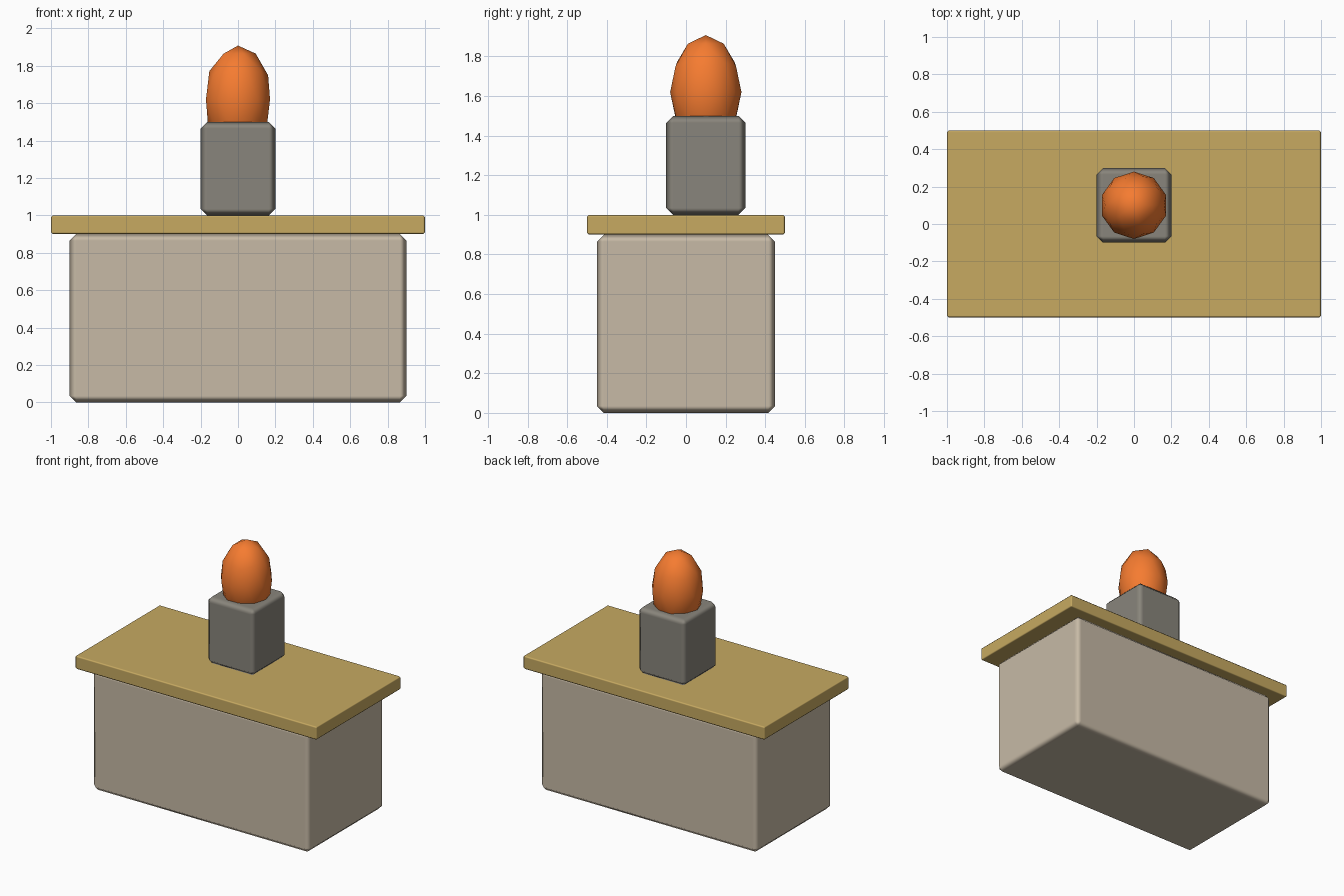
import bpy

if "Cube" in bpy.data.objects:
    bpy.data.objects.remove(bpy.data.objects["Cube"])


def paint(obj, name, rgb):
    mat = bpy.data.materials.new(name)
    mat.diffuse_color = (*rgb, 1.0)
    mat.use_nodes = True
    mat.node_tree.nodes["Principled BSDF"].inputs["Base Color"].default_value = mat.diffuse_color
    obj.data.materials.append(mat)


def block(name, size, center, bevel, colour):
    """Box with a single chamfer on every edge and softened shading."""
    bpy.ops.mesh.primitive_cube_add(size=1, location=center)
    obj = bpy.context.object
    obj.name = name
    obj.scale = size
    bpy.ops.object.transform_apply(location=False, rotation=False, scale=True)
    bpy.ops.object.shade_smooth()
    mod = obj.modifiers.new("chamfer", 'BEVEL')
    mod.width = bevel
    mod.segments = 1
    mod.harden_normals = True
    paint(obj, name + "_colour", colour)
    return obj


# Stone base, overhanging slab and small pedestal
block("altar_base", (1.8, 0.9, 0.9), (0, 0, 0.45), 0.035, (0.57, 0.49, 0.38))
block("altar_slab", (2.0, 1.0, 0.1), (0, 0, 0.95), 0.01, (0.57, 0.40, 0.12))
block("pedestal", (0.4, 0.4, 0.5), (0, 0.1, 1.25), 0.035, (0.25, 0.235, 0.20))

# Flame: stretched low-poly sphere sunk into the pedestal
bpy.ops.mesh.primitive_ico_sphere_add(subdivisions=2, radius=0.18, location=(0, 0.1, 1.62))
flame = bpy.context.object
flame.name = "flame"
flame.scale = (1, 1, 1.6)
bpy.ops.object.transform_apply(location=False, rotation=False, scale=True)
bpy.ops.object.shade_smooth()
paint(flame, "flame_colour", (0.92, 0.20, 0.03))
